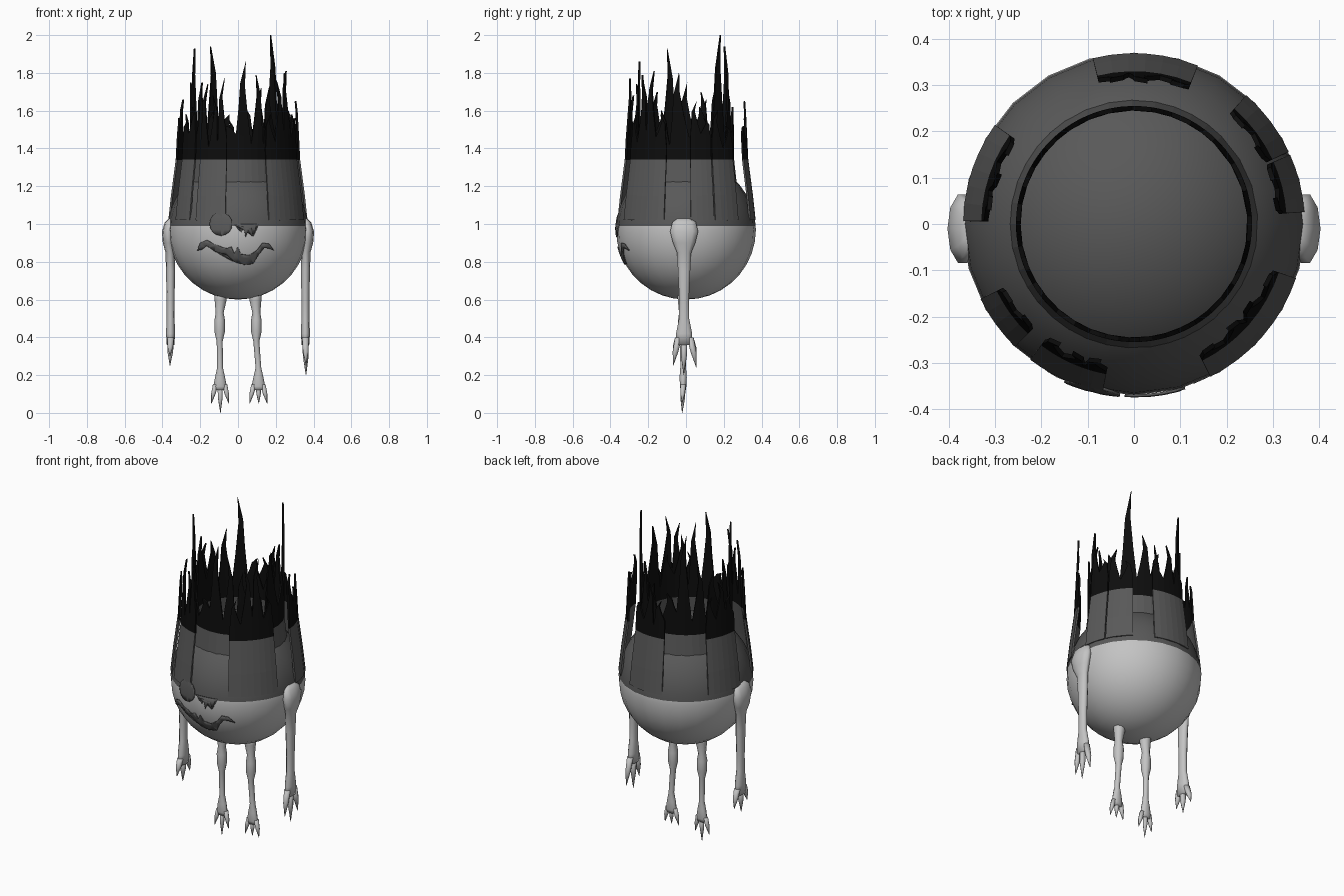
import bpy, bmesh, math
from mathutils import Vector

if "Cube" in bpy.data.objects:
    bpy.data.objects.remove(bpy.data.objects["Cube"])

R, CZ = 0.37, 0.97          # body ball
SPLIT, BAND = 0.99, 1.34    # heights where the colours change


def material(name, value):
    m = bpy.data.materials.new(name)
    m.use_nodes = True
    col = (value, value, value, 1)
    m.diffuse_color = col
    m.node_tree.nodes["Principled BSDF"].inputs["Base Color"].default_value = col
    return m


SKIN = material("pale grey skin", 0.55)
GREY = material("dark grey", 0.1)
BLACK = material("black hair", 0.004)


def finish(name, bm, mats, smooth=True):
    me = bpy.data.meshes.new(name)
    bmesh.ops.recalc_face_normals(bm, faces=bm.faces[:])
    bm.to_mesh(me)
    bm.free()
    for m in mats:
        me.materials.append(m)
    for p in me.polygons:
        p.use_smooth = smooth
    ob = bpy.data.objects.new(name, me)
    bpy.context.collection.objects.link(ob)
    return ob


def cut(bm, co, no):
    bmesh.ops.bisect_plane(bm, geom=bm.verts[:] + bm.edges[:] + bm.faces[:],
                           plane_co=co, plane_no=no)


def thicken(ob, amount, offset):
    mod = ob.modifiers.new("thickness", "SOLIDIFY")
    mod.thickness, mod.offset = amount, offset


# Body: ball with a dark upper half
bm = bmesh.new()
bmesh.ops.create_uvsphere(bm, u_segments=24, v_segments=18, radius=R)
bmesh.ops.translate(bm, vec=(0, 0, CZ), verts=bm.verts[:])
cut(bm, (0, 0, SPLIT), (0, 0, 1))
for f in bm.faces:
    f.material_index = int(f.calc_center_median().z > SPLIT)
finish("body", bm, [SKIN, GREY])


# Hair: curved strips of flame-shaped locks, black above the band
def flames(name, spikes, profile, closed=False):
    bm = bmesh.new()

    def radius(z):
        for (z0, r0), (z1, r1) in zip(profile, profile[1:]):
            if z <= z1:
                return r0 + (r1 - r0) * (z - z0) / (z1 - z0)
        return profile[-1][1]

    def vert(angle, z):
        a, r = math.radians(angle), radius(z)
        return bm.verts.new((r * math.cos(a), r * math.sin(a), z))

    def valley(angle):
        return 1.44 + 0.04 * math.sin(math.radians(angle) * 7)

    angles = [s[0] for s in spikes]
    if closed:
        before, after = angles[-1] - 360, angles[0] + 360
    else:
        before = 2 * angles[0] - angles[1]
        after = 2 * angles[-1] - angles[-2]
    ring = [before] + angles + [after]
    edges = [(p + q) / 2 for p, q in zip(ring, ring[1:])]
    for i, (a, top) in enumerate(spikes):
        cols = (edges[i], a, edges[i + 1])
        lean = 1.5 if i % 2 else -1.5
        rows = [[vert(c, z) for c in cols] for z, _ in profile[:-1]]
        rows.append([vert(c, valley(c)) for c in cols])
        for share, width in ((0.35, 0.6), (0.7, 0.3)):
            rows.append([vert(a + (c - a) * width + lean * share * 2,
                              valley(c) + (top - valley(c)) * share) for c in cols])
        tip = vert(a - lean, top)
        for low, high in zip(rows, rows[1:]):
            for k in (0, 1):
                bm.faces.new((low[k], low[k + 1], high[k + 1], high[k]))
        for k in (0, 1):
            bm.faces.new((rows[-1][k], rows[-1][k + 1], tip))
    bmesh.ops.remove_doubles(bm, verts=bm.verts[:], dist=0.0005)
    for f in bm.faces:
        f.material_index = int(f.calc_center_median().z > BAND)
    thicken(finish(name, bm, [GREY, BLACK], False), 0.01, 0)


flames("inner_hair_crown",
       [(-10, 1.8), (18, 1.62), (45, 2.0), (62, 1.72), (80, 1.62), (102, 1.58),
        (124, 1.94), (141, 1.75), (160, 1.7), (180, 1.75), (202, 1.93), (219, 1.7),
        (238, 1.6), (257, 1.52), (278, 1.86), (294, 1.79), (310, 1.72), (330, 1.6)],
       [(1.2, 0.265), (BAND, 0.25), (2.0, 0.25)], True)

OUTER = [(1.02, 0.364), (1.15, 0.35), (BAND, 0.325), (1.75, 0.305)]
LOCKS = {
    "right_side": [(9, 1.65), (19, 1.56)],
    "back_left": [(31, 1.6), (43, 1.52)],
    "back": [(74, 1.52), (86, 1.65), (98, 1.56)],
    "right_back": [(150, 1.58), (161, 1.66), (173, 1.56)],
    "right_front": [(211, 1.55), (221, 1.62)],
    "front": [(237, 1.74), (246, 1.68), (255, 1.77)],
    "left_front": [(302, 1.58), (313, 1.76), (325, 1.81), (336, 1.58)],
}
LOCKS["left_side"] = LOCKS.pop("right_side")
for place, spikes in LOCKS.items():
    flames(place + "_hair_lock", spikes, OUTER)


# Face: thin plates wrapped onto the ball
def face_plate(name, outline):
    bm = bmesh.new()
    bm.faces.new([bm.verts.new((x, 0, z)) for x, z in outline])
    bmesh.ops.triangulate(bm, faces=bm.faces[:])
    for i in range(-8, 9):
        cut(bm, (i * 0.03, 0, 0), (1, 0, 0))
        cut(bm, (0, 0, CZ + i * 0.03), (0, 0, 1))
    for v in bm.verts:
        v.co.y = -math.sqrt((R + 0.002) ** 2 - v.co.x ** 2 - (v.co.z - CZ) ** 2)
    thicken(finish(name, bm, [GREY]), 0.006, 0)


face_plate("eye", [(-0.09 + 0.06 * math.cos(t * math.pi / 8),
                    1.0 + 0.062 * math.sin(t * math.pi / 8)) for t in range(16)])
face_plate("jagged_eye", [(-0.02, 1.0), (0.0, 0.98), (0.02, 0.955), (0.03, 0.985),
                          (0.04, 0.93), (0.058, 0.975), (0.07, 0.98),
                          (0.08, 0.935), (0.1, 0.99), (0.11, 1.0)])
face_plate("mouth", [(-0.215, 0.86), (-0.2, 0.9), (-0.165, 0.915), (-0.12, 0.89),
                     (-0.06, 0.87), (-0.035, 0.88), (-0.02, 0.845), (0.0, 0.88),
                     (0.015, 0.84), (0.06, 0.835), (0.1, 0.86), (0.13, 0.9),
                     (0.165, 0.895), (0.19, 0.86), (0.165, 0.87), (0.14, 0.875),
                     (0.11, 0.84), (0.08, 0.79), (0.03, 0.785), (-0.02, 0.8),
                     (-0.06, 0.835), (-0.12, 0.855), (-0.165, 0.885), (-0.19, 0.865)])


# Limbs: lofted oval rings, each entry x, y, z, half width in x, half width in y
def loft(bm, rings, sides=10):
    prev = None
    for x, y, z, rx, ry in rings:
        cur = [bm.verts.new((x + rx * math.cos(t), y + ry * math.sin(t), z))
               for t in (2 * math.pi * i / sides for i in range(sides))]
        if prev:
            for i in range(sides):
                j = (i + 1) % sides
                bm.faces.new((prev[i], prev[j], cur[j], cur[i]))
        else:
            bm.faces.new(cur)
        prev = cur
    bm.faces.new(prev)


def digit(bm, start, end, r):
    a, b = Vector(start), Vector(end)
    mid = a.lerp(b, 0.5) + (b - a).cross(Vector((0, 0, 1))).cross(b - a) * 0.3
    loft(bm, [(*a, r, r), (*mid, r * 0.85, r * 0.85), (*b, 0.001, 0.001)], 8)


for side, s, drop in (("left", 1, 0.0), ("right", -1, 0.05)):
    # Arm with shoulder knob and three fingers
    bm = bmesh.new()
    x = s * 0.357
    loft(bm, [(s * 0.355, -0.01, 1.03, 0.01, 0.035), (s * 0.362, -0.01, 1.01, 0.025, 0.065),
              (s * 0.37, -0.01, 0.96, 0.033, 0.078), (s * 0.368, -0.01, 0.9, 0.03, 0.062),
              (s * 0.36, -0.01, 0.85, 0.024, 0.04), (x, -0.01, 0.75, 0.024, 0.034),
              (x, -0.01, 0.6, 0.021, 0.027), (x, -0.01, 0.5, 0.021, 0.028),
              (x, -0.01, 0.42, 0.024, 0.045), (x, -0.01, 0.36, 0.02, 0.042)])
    for y0, y1, z1 in ((-0.04, -0.068, 0.25), (-0.01, -0.012, 0.2), (0.022, 0.055, 0.24)):
        digit(bm, (x, y0, 0.4), (x + s * 0.003, y1, z1 + drop), 0.018)
    finish(side + "_arm", bm, [SKIN])

    # Leg with knee and three toes
    bm = bmesh.new()
    up = 0.05 if s > 0 else 0.0
    k, f = s * 0.097, s * (0.108 if s > 0 else 0.095)
    y = -0.015
    loft(bm, [(s * 0.092, y, 0.66, 0.034, 0.034), (s * 0.092, y, 0.6, 0.032, 0.03),
              (k, y, 0.53, 0.021, 0.023), (k, y, 0.49, 0.028, 0.029),
              (k, y, 0.43, 0.028, 0.026), (k, y, 0.38, 0.016, 0.017),
              (f, y, 0.24, 0.015, 0.016), (f, y, 0.19, 0.026, 0.02),
              (f, y, 0.14, 0.036, 0.018), (f, y, 0.12, 0.03, 0.014)])
    for x0, x1, z1 in ((-0.024, -0.046, 0.05), (0, 0.002, 0.0), (0.024, 0.046, 0.05)):
        digit(bm, (f + x0, y, 0.15), (f + x1, y - 0.005, z1 + (up if x0 == 0 else 0)), 0.014)
    finish(side + "_leg", bm, [SKIN])
